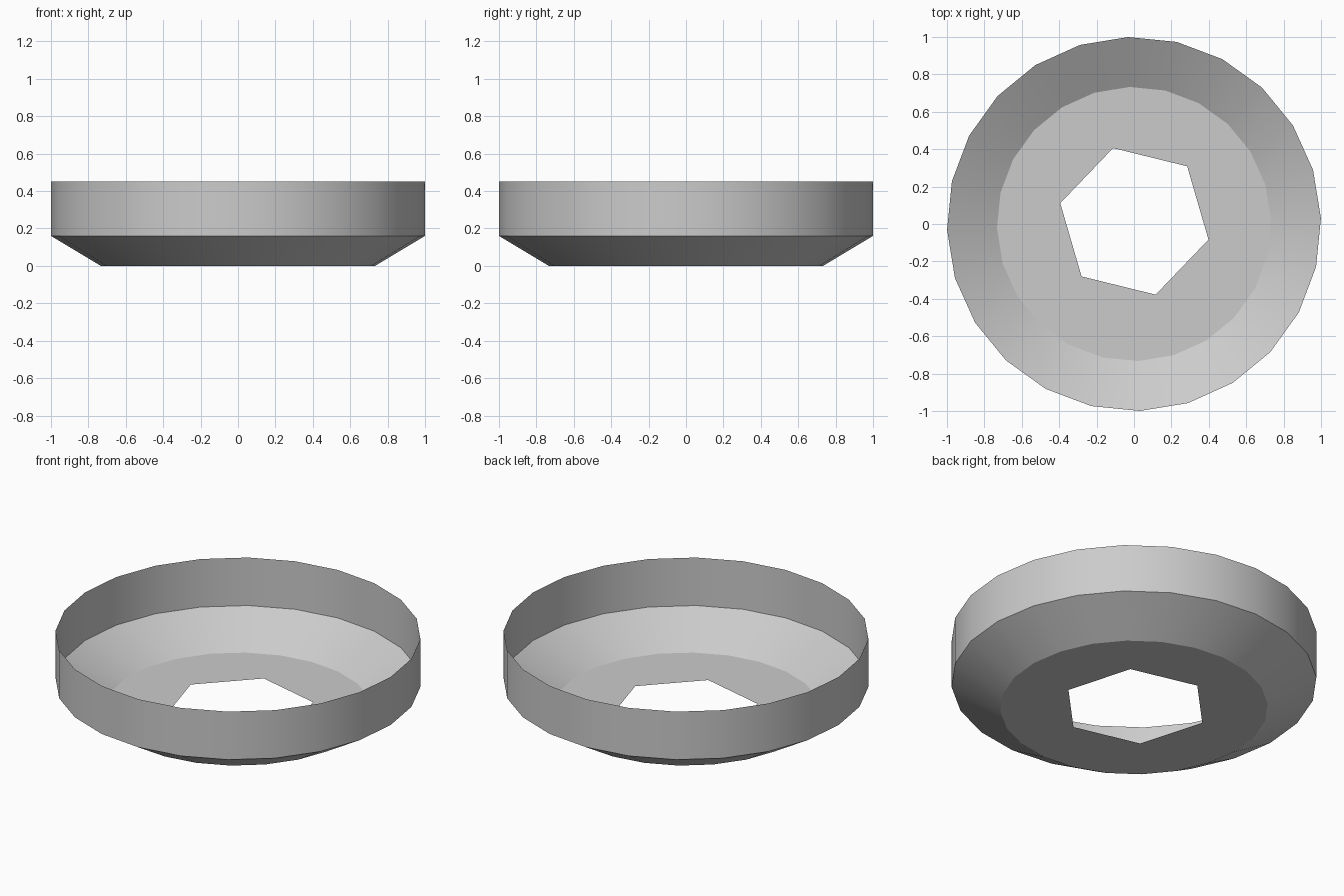
import bpy, bmesh, math

if "Cube" in bpy.data.objects:
    bpy.data.objects.remove(bpy.data.objects["Cube"])

SIDES = 24
bm = bmesh.new()


def ring(radius, z, sides, turn, cx=0.0, cy=0.0):
    """Closed loop of vertices and edges."""
    verts = []
    for i in range(sides):
        a = math.radians(turn) + math.tau * i / sides
        verts.append(bm.verts.new((cx + radius * math.cos(a), cy + radius * math.sin(a), z)))
    edges = [bm.edges.new((verts[i], verts[(i + 1) % sides])) for i in range(sides)]
    return verts, edges


# Profile rings: floor edge, shoulder, open rim
profile = [(0.733, 0.0), (1.0, 0.16), (1.0, 0.45)]
rings = [ring(r, z, SIDES, 1.8) for r, z in profile]

# Flat floor with a hexagonal hole
hole = ring(0.408, 0.0, 6, 46.2, 0.002, 0.014)
bmesh.ops.triangle_fill(bm, edges=rings[0][1] + hole[1], use_beauty=True, normal=(0, 0, -1))

# Sloped underside and upright wall, both a single thin sheet
for (low, _), (high, _) in zip(rings, rings[1:]):
    for i in range(SIDES):
        j = (i + 1) % SIDES
        bm.faces.new((low[i], low[j], high[j], high[i]))

# Floor faces look down, walls look outward
for f in bm.faces:
    f.normal_update()
    c = f.calc_center_median()
    if (f.normal.z > 0.9) or (f.normal.x * c.x + f.normal.y * c.y < -0.01):
        f.normal_flip()

mesh = bpy.data.meshes.new("flared_cap")
bm.to_mesh(mesh)
bm.free()
cap = bpy.data.objects.new("flared_cap", mesh)
bpy.context.collection.objects.link(cap)

# Smooth round the circumference, sharp at floor edge and shoulder
bpy.context.view_layer.objects.active = cap
cap.select_set(True)
bpy.ops.object.shade_smooth_by_angle(angle=math.radians(28))
